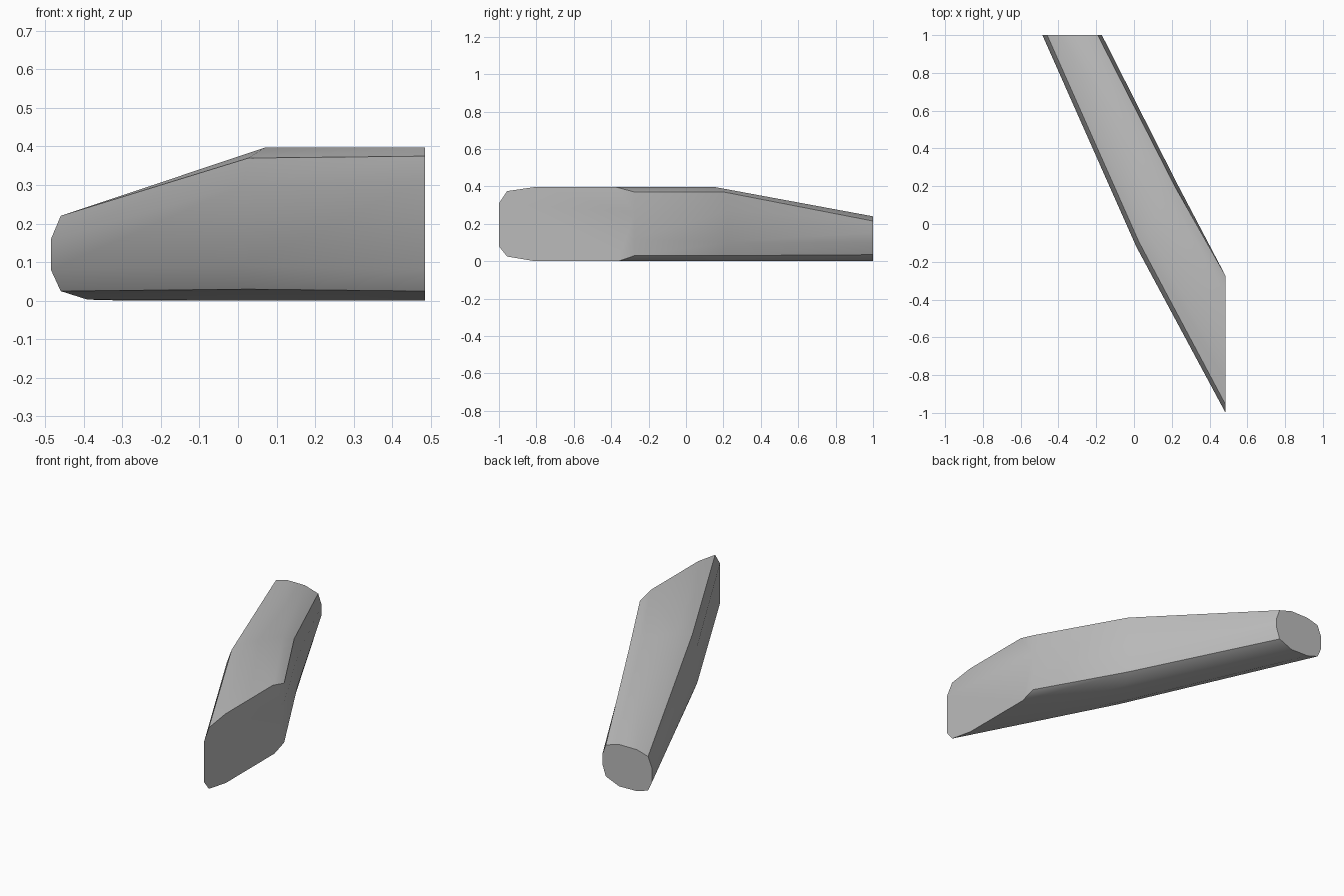
import bpy
import bmesh
from math import radians
from mathutils import Vector

cube = bpy.data.objects.get("Cube")
if cube:
    bpy.data.objects.remove(cube, do_unlink=True)

# Plain grey finish
grey = bpy.data.materials.new("plain grey")
grey.use_nodes = True
colour = (0.5, 0.5, 0.5, 1)
grey.diffuse_color = colour
grey.node_tree.nodes["Principled BSDF"].inputs["Base Color"].default_value = colour

# Each station: left end, right end on the ground, then (fraction across, height)
back_end = ((-0.485, 1), (-0.17, 1), [
    (0, .08), (0, .16), (.08, .22), (.3, .24), (.66, .24), (.93, .215),
    (1, .155), (1, .1), (.93, .035), (.66, 0), (.3, .003), (.08, .025)])
bend = ((0.012, -0.12), (0.225, 0.22), [
    (0, .09), (0, .3), (.07, .37), (.27, .397), (.8, .397), (.95, .37),
    (1, .27), (1, .1), (.95, .03), (.75, 0), (.27, 0), (.07, .03)])
side_end = ((0.485, -1), (0.485, -0.275), [
    (0, .08), (0, .31), (.06, .375), (.27, .397), (.86, .397), (1, .37),
    (1, .26), (1, .12), (1, .03), (.88, 0), (.27, 0), (.06, .025)])


def add_ring(bm, left, right, profile):
    a, b = Vector(left), Vector(right)
    return [bm.verts.new((*a.lerp(b, u), z)) for u, z in profile]


# Bent bar lofted through the three stations and capped at both ends
bm = bmesh.new()
rings = [add_ring(bm, *station) for station in (back_end, bend, side_end)]
for first, second in zip(rings, rings[1:]):
    n = len(first)
    for i in range(n):
        j = (i + 1) % n
        bm.faces.new((first[i], first[j], second[j], second[i]))
bm.faces.new(rings[0])
bm.faces.new(rings[-1])
bmesh.ops.recalc_face_normals(bm, faces=bm.faces)
mesh = bpy.data.meshes.new("bent_bar")
bm.to_mesh(mesh)
bm.free()
mesh.materials.append(grey)

bar = bpy.data.objects.new("bent_bar", mesh)
bpy.context.collection.objects.link(bar)
bpy.ops.object.select_all(action='DESELECT')
bar.select_set(True)
bpy.context.view_layer.objects.active = bar
bpy.ops.object.shade_smooth_by_angle(angle=radians(32))
